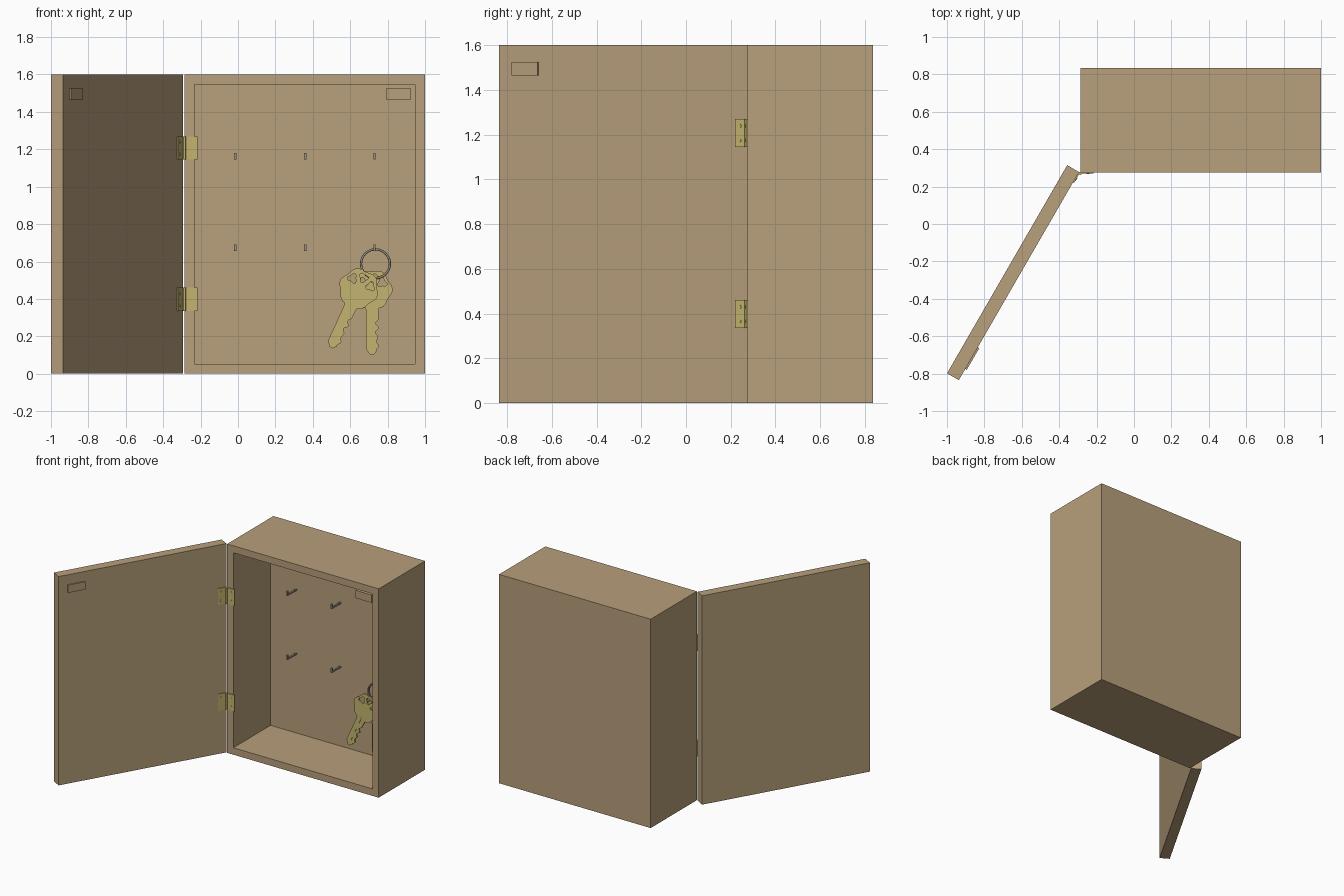
import bpy, bmesh, math
from mathutils import Matrix, Vector

old = bpy.data.objects.get("Cube")
if old:
    bpy.data.objects.remove(old, do_unlink=True)


def material(name, rgb):
    m = bpy.data.materials.new(name)
    m.use_nodes = True
    m.diffuse_color = (*rgb, 1)
    m.node_tree.nodes["Principled BSDF"].inputs["Base Color"].default_value = (*rgb, 1)
    return m


WOOD = material("wood", (0.48, 0.35, 0.2))
BRASS = material("brass", (0.55, 0.46, 0.16))
STEEL = material("steel", (0.33, 0.29, 0.23))


def finish(name, bm, mat, matrix=Matrix(), smooth=False):
    bm.transform(matrix)
    bmesh.ops.recalc_face_normals(bm, faces=bm.faces)
    for f in bm.faces:
        f.smooth = smooth
    me = bpy.data.meshes.new(name)
    bm.to_mesh(me)
    bm.free()
    me.materials.append(mat)
    ob = bpy.data.objects.new(name, me)
    bpy.context.collection.objects.link(ob)
    return ob


def block_mesh(lo, hi):
    bm = bmesh.new()
    lo, hi = Vector(lo), Vector(hi)
    bmesh.ops.create_cube(bm, size=1, matrix=Matrix.Translation((lo + hi) / 2)
                          @ Matrix.Diagonal((*(hi - lo), 1)))
    return bm


def block(name, lo, hi, mat, matrix=Matrix()):
    return finish(name, block_mesh(lo, hi), mat, matrix)


def cylinder(name, centre, radius, depth, mat, turn=Matrix(), matrix=Matrix()):
    bm = bmesh.new()
    bmesh.ops.create_cone(bm, cap_ends=True, segments=16, radius1=radius, radius2=radius,
                          depth=depth, matrix=Matrix.Translation(centre) @ turn)
    return finish(name, bm, mat, matrix)


LEFT, RIGHT, FRONT, BACK, TOP = -0.285, 1.0, 0.275, 0.835, 1.6
WALL, INNER_BACK = 0.075, 0.725
FACE_Y = Matrix.Rotation(math.pi / 2, 4, 'X')

# Cabinet: one solid with the front inset and pushed in
bm = block_mesh((LEFT, FRONT, 0), (RIGHT, BACK, TOP))
front = min(bm.faces, key=lambda f: f.calc_center_median().y)
bmesh.ops.inset_individual(bm, faces=[front], thickness=WALL)
pushed = bmesh.ops.extrude_face_region(bm, geom=[front])
verts = [g for g in pushed["geom"] if isinstance(g, bmesh.types.BMVert)]
bmesh.ops.translate(bm, verts=verts, vec=(0, INNER_BACK - FRONT, 0))
if front.is_valid:
    bmesh.ops.delete(bm, geom=[front], context='FACES_ONLY')
finish("cabinet", bm, WOOD)

# Open door, in its own frame: x runs away from the hinge, y is the inner side
DOOR = Matrix.Translation((-0.294, 0.278, 0)) @ Matrix.Rotation(math.radians(240), 4, 'Z')
block("door", (0, -0.073, 0), (1.285, 0, TOP), WOOD, DOOR)

# Catch
block("catch_plate", (1.083, 0, 1.465), (1.216, 0.009, 1.525), WOOD, DOOR)
block("catch_block", (0.79, 0.295, 1.465), (RIGHT - WALL, 0.37, TOP - WALL), WOOD)

# Hinges
for label, z in (("lower", 0.398), ("upper", 1.207)):
    h = 0.0625
    block(label + "_hinge_cabinet_leaf", (LEFT, FRONT - 0.006, z - h),
          (LEFT + 0.068, FRONT, z + h), BRASS)
    block(label + "_hinge_door_leaf", (0, 0, z - h), (0.065, 0.006, z + h), BRASS, DOOR)
    cylinder(label + "_hinge_pin", (-0.287, 0.27, z), 0.008, 2 * h, BRASS)
    for s in (-1, 1):
        cylinder(label + "_cabinet_screw", (LEFT + 0.04, FRONT - 0.007, z + s * 0.032),
                 0.008, 0.004, BRASS, FACE_Y)
        cylinder(label + "_door_screw", (0.04, 0.007, z + s * 0.032),
                 0.008, 0.004, BRASS, FACE_Y, DOOR)

# Hooks: a bar out of the back wall with an upturned tip
for x in (-0.015, 0.36, 0.73):
    for z in (0.655, 1.145):
        block("hook_bar", (x - 0.006, 0.615, z), (x + 0.006, INNER_BACK, z + 0.011), STEEL)
        block("hook_tip", (x - 0.006, 0.615, z + 0.011), (x + 0.006, 0.626, z + 0.036), STEEL)

# Split ring: two turns side by side
for y in (0.636, 0.647):
    bm = bmesh.new()
    turns, sides = 40, 8
    rows = []
    for i in range(turns):
        a = math.tau * i / turns
        row = []
        for j in range(sides):
            b = math.tau * j / sides
            r = 0.077 + 0.006 * math.cos(b)
            row.append(bm.verts.new((0.735 + r * math.cos(a), y + 0.006 * math.sin(b),
                                     0.588 + r * math.sin(a))))
        rows.append(row)
    for i in range(turns):
        p, q = rows[i], rows[(i + 1) % turns]
        for j in range(sides):
            k = (j + 1) % sides
            bm.faces.new((p[j], p[k], q[k], q[j]))
    finish("key_ring", bm, STEEL, smooth=True)


def key_outline():
    # Lobed head, then the blade with a toothed right edge
    pts = []
    for i in range(45):
        a = math.radians(-70 + 320 * i / 44)
        r = 0.103 + 0.006 * math.cos(6 * a)
        pts.append((r * math.cos(a), r * math.sin(a)))
    pts += [(-0.033, -0.12), (-0.033, -0.32), (-0.012, -0.348), (0.008, -0.348)]
    cuts = (0.022, 0.034, 0.024, 0.03, 0.018, 0.034, 0.02, 0.033)
    for i, x in enumerate(cuts):
        z = -0.33 + 0.024 * i
        pts += [(x, z), (x, z + 0.01)]
    pts.append((0.034, -0.12))
    return pts


def head_hole(angle, distance, size):
    # Rounded triangle pointing toward the head centre
    a = math.radians(angle)
    centre = Vector((math.cos(a), math.sin(a))) * distance
    pts = []
    for i in range(18):
        t = math.tau * i / 18
        r = size * (1 - 0.28 * math.cos(3 * t))
        pts.append((centre.x + r * math.cos(t + a), centre.y + r * math.sin(t + a)))
    return pts


def key(name, x, y, z, tilt):
    place = (Matrix.Translation((x, y, z)) @ Matrix.Rotation(math.radians(tilt), 4, 'Y')
             @ FACE_Y)
    curve = bpy.data.curves.new(name + "_outline", 'CURVE')
    curve.dimensions = '2D'
    curve.fill_mode = 'BOTH'
    curve.extrude = 0.006
    holes = [head_hole(a, 0.064, 0.022) for a in (35, 90, 145)]
    for pts in [key_outline()] + holes:
        sp = curve.splines.new('POLY')
        sp.points.add(len(pts) - 1)
        for p, co in zip(sp.points, pts):
            p.co = (*co, 0, 1)
        sp.use_cyclic_u = True
    temp = bpy.data.objects.new(name + "_outline", curve)
    bpy.context.collection.objects.link(temp)
    bpy.context.view_layer.update()
    me = temp.evaluated_get(bpy.context.evaluated_depsgraph_get()).to_mesh()
    bm = bmesh.new()
    bm.from_mesh(me)
    bmesh.ops.remove_doubles(bm, verts=bm.verts, dist=0.0002)
    bpy.data.objects.remove(temp, do_unlink=True)
    finish(name, bm, BRASS, place)
    # Raised rib along the blade
    block(name + "_rib", (-0.012, -0.33, -0.0075), (0.002, -0.09, 0.0075), BRASS, place)


# Keys
key("front_key", 0.645, 0.632, 0.455, 24.6)
key("back_key", 0.718, 0.65, 0.45, 0)
